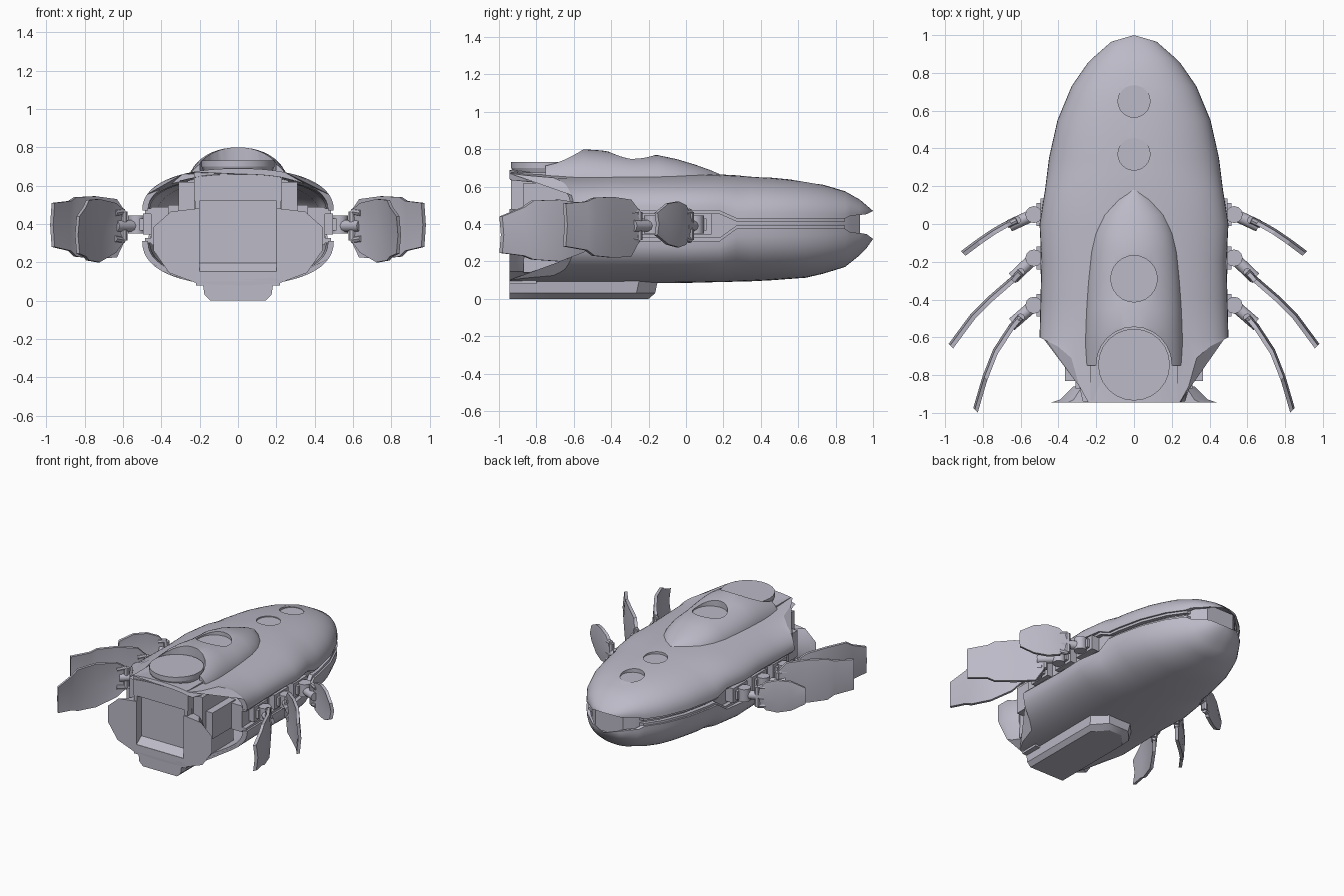
import bpy, bmesh
from math import sin, cos, pi
from mathutils import Vector

cube = bpy.data.objects.get("Cube")
if cube:
    bpy.data.objects.remove(cube)

grey = bpy.data.materials.new("lavender_grey")
grey.use_nodes = True
grey.diffuse_color = (0.50, 0.49, 0.57, 1)
grey.node_tree.nodes["Principled BSDF"].inputs["Base Color"].default_value = (0.50, 0.49, 0.57, 1)


def lerp(table, v):
    """Read a value from a table of (position, value) pairs in rising order."""
    if v <= table[0][0]:
        return table[0][1]
    for (a, p), (b, q) in zip(table, table[1:]):
        if v <= b:
            return p + (q - p) * (v - a) / (b - a)
    return table[-1][1]


def loft(name, loops, smooth=30):
    """Skin a row of closed loops and cap both ends."""
    bm = bmesh.new()
    rows = [[bm.verts.new(p) for p in loop] for loop in loops]
    n = len(rows[0])
    for a, b in zip(rows, rows[1:]):
        for i in range(n):
            j = (i + 1) % n
            bm.faces.new((a[i], a[j], b[j], b[i]))
    bm.faces.new(rows[0])
    bm.faces.new(rows[-1])
    bmesh.ops.remove_doubles(bm, verts=bm.verts, dist=0.0002)
    bmesh.ops.recalc_face_normals(bm, faces=bm.faces)
    mesh = bpy.data.meshes.new(name)
    bm.to_mesh(mesh)
    bm.free()
    mesh.materials.append(grey)
    ob = bpy.data.objects.new(name, mesh)
    bpy.context.collection.objects.link(ob)
    smooth_by_angle(ob, smooth)
    return ob


def smooth_by_angle(ob, degrees):
    bpy.ops.object.select_all(action='DESELECT')
    ob.select_set(True)
    bpy.context.view_layer.objects.active = ob
    bpy.ops.object.shade_smooth_by_angle(angle=degrees * pi / 180)


def box(name, x0, x1, y0, y1, z0, z1):
    return loft(name, [[(x0, y0, z), (x1, y0, z), (x1, y1, z), (x0, y1, z)] for z in (z0, z1)])


def rod(name, a, b, r, sides=10, r2=None):
    a, b = Vector(a), Vector(b)
    q = (b - a).to_track_quat('Z', 'Y')
    ring = [Vector((cos(2 * pi * i / sides), sin(2 * pi * i / sides), 0)) for i in range(sides)]
    return loft(name, [[a + q @ (v * r) for v in ring], [b + q @ (v * (r2 or r)) for v in ring]], 40)


def cut(ob, y, r, z, sides=24):
    """Sink a flat-bottomed round recess into a part."""
    cutter = rod("cutter", (0, y, z), (0, y, 1.2), r, sides)
    cutter.hide_render = True
    bpy.context.view_layer.objects.active = ob
    mod = ob.modifiers.new("recess", 'BOOLEAN')
    mod.operation, mod.object, mod.solver = 'DIFFERENCE', cutter, 'EXACT'
    bpy.ops.object.modifier_apply(modifier=mod.name)
    bpy.data.objects.remove(cutter)
    smooth_by_angle(ob, 30)


# Hull measurements along its length
WIDTH = [(-0.6, 0.5), (-0.2, 0.49), (0.15, 0.475), (0.35, 0.45), (0.55, 0.405),
         (0.73, 0.33), (0.86, 0.24), (0.965, 0.12), (1, 0)]
TOP = [(-0.95, 0.69), (-0.6, 0.67), (0.2, 0.665), (0.5, 0.645), (0.7, 0.62), (0.85, 0.575), (0.93, 0.53), (1, 0.47)]
BOTTOM = [(-0.95, 0.08), (0, 0.085), (0.4, 0.095), (0.67, 0.115), (0.85, 0.17), (0.95, 0.25), (1, 0.32)]
UPPER_EDGE = [(0.18, 0.47), (0.27, 0.43), (0.85, 0.43), (0.88, 0.445), (0.96, 0.45), (1, 0.47)]
LOWER_EDGE = [(0.18, 0.31), (0.27, 0.375), (0.85, 0.375), (0.88, 0.355), (0.96, 0.35), (1, 0.32)]
REAR = [(0, -0.945), (0.27, -0.945), (0.32, -0.72), (0.4, -0.65), (0.5, -0.6)]
STATIONS = [-0.6, -0.4, -0.2, 0, 0.18, 0.27, 0.35, 0.45, 0.55, 0.64, 0.73, 0.8, 0.85, 0.88, 0.93, 0.965, 1]


def arc(w, h, z, n=28, power=2.3):
    """Half superellipse from one side edge over to the other."""
    pts = []
    for i in range(n + 1):
        c, s = cos(pi * i / n), sin(pi * i / n)
        x = w * abs(c) ** (2 / power) * (1 if c > 0 else -1)
        pts.append((x, z + h * max(s, 0) ** (2 / power)))
    return pts


def shell(name, crest, edge):
    loops = []
    for k, y in enumerate([None] + STATIONS):
        w, e = lerp(WIDTH, y or -0.6) if y is not None else 0.5, lerp(edge, y if y is not None else -0.6)
        h = lerp(crest, y if y is not None else -0.95) - e
        thin = 0.03 * min(1, w / 0.2)
        inner = h - (thin if h > 0 else -thin) * min(1, abs(h) / 0.06)
        section = arc(w, h, e) + arc(w - thin, inner, e)[::-1]
        loops.append([(x, lerp(REAR, abs(x)) if y is None else y, z) for x, z in section])
    return loft(name, loops)


upper_shell = shell("upper_shell", TOP, UPPER_EDGE)
lower_shell = shell("lower_shell", BOTTOM, LOWER_EDGE)
for y, z in ((0.65, 0.607), (0.37, 0.641)):
    cut(upper_shell, y, 0.085, z)


# Core and lips inside the gap between the shells
def band(name, inset, low, high, y_max):
    loops = []
    for y in [s for s in STATIONS if s <= y_max]:
        w = lerp(WIDTH, y) - inset
        z0, z1 = low(y), high(y)
        loops.append([(-w, y, z0), (w, y, z0), (w, y, z1), (-w, y, z1)])
    return loft(name, loops)


band("hull_core", 0.045, lambda y: 0.29, lambda y: 0.49, 0.94)
band("upper_lip", 0.014, lambda y: lerp(UPPER_EDGE, y) - 0.017, lambda y: lerp(UPPER_EDGE, y) + 0.01, 0.85)
band("lower_lip", 0.014, lambda y: lerp(LOWER_EDGE, y) - 0.01, lambda y: lerp(LOWER_EDGE, y) + 0.017, 0.85)

# Raised back hump with a round recess and a bay for the turret
HUMP = [(-0.75, 0.265, 0.765), (-0.65, 0.265, 0.787), (-0.55, 0.262, 0.8), (-0.45, 0.258, 0.793),
        (-0.3, 0.25, 0.768), (-0.15, 0.235, 0.768), (-0.05, 0.215, 0.747), (0.05, 0.175, 0.717),
        (0.13, 0.11, 0.688), (0.18, 0.03, 0.667)]
hump = loft("back_hump", [[(x, y, z) for x, z in arc(w, top - 0.6, 0.6, 24, 2.1)] for y, w, top in HUMP])
cut(hump, -0.745, 0.2, 0.5)
cut(hump, -0.29, 0.123, 0.738)
rod("turret_base", (0, -0.745, 0.64), (0, -0.745, 0.70), 0.165, 24, 0.19)
rod("turret_cap", (0, -0.745, 0.70), (0, -0.745, 0.732), 0.19, 24)

# Stern block, recessed door and door frame
box("stern_tower", -0.23, 0.23, -0.935, -0.55, 0.52, 0.675)
box("stern_door", -0.23, 0.23, -0.885, -0.55, 0.15, 0.53)
box("stern_body", -0.31, 0.31, -0.87, -0.5, 0.14, 0.62)
loft("door_ramp", [[(x, -0.945, 0.1), (x, -0.945, 0.15), (x, -0.88, 0.2), (x, -0.8, 0.2), (x, -0.8, 0.1)]
                   for x in (-0.22, 0.22)])

# Flared stern skirt
SKIRT = [(0.22, 0.48), (0.35, 0.465), (0.44, 0.385), (0.44, 0.26), (0.36, 0.145), (0.2, 0.085)]
for side, s in (("left", 1), ("right", -1)):
    inner = [(0.2, 0.09), (0.2, 0.48)]
    loft(side + "_stern_skirt", [[(s * (0.2 + (x - 0.2) * k), y, z) for x, z in SKIRT + inner[:1] + inner[1:]]
                                 for y, k in ((-0.86, 0.5), (-0.93, 0.8), (-0.945, 1))])
    box(side + "_door_post", s * 0.2, s * 0.225, -0.935, -0.88, 0.25, 0.52)
    box(side + "_stern_box", s * 0.25, s * 0.365, -0.83, -0.55, 0.3, 0.5)
box("stern_sill", -0.22, 0.22, -0.945, -0.8, 0.08, 0.152)

# Keel under the stern
keel = []
for z, w, front in ((0, 0.145, -0.2), (0.03, 0.175, -0.165), (0.1, 0.185, -0.15)):
    keel.append([(-w, -0.945, z), (w, -0.945, z), (w, front - 0.1, z), (w - 0.09, front, z),
                 (0.09 - w, front, z), (-w, front - 0.1, z)])
loft("keel", keel)

# Fins as (x, y, bottom, top) along each plate
FINS = {
    "front": (0.05, [(0.62, 0.02, 0.36, 0.44), (0.67, -0.005, 0.29, 0.5), (0.74, -0.045, 0.275, 0.52),
                     (0.82, -0.1, 0.29, 0.51), (0.90, -0.16, 0.34, 0.46)]),
    "middle": (-0.18, [(0.6, -0.255, 0.31, 0.47), (0.64, -0.3, 0.225, 0.53), (0.75, -0.395, 0.22, 0.545),
                       (0.85, -0.495, 0.23, 0.54), (0.88, -0.535, 0.26, 0.52), (0.965, -0.65, 0.28, 0.51)]),
    "rear": (-0.43, [(0.6, -0.495, 0.31, 0.47), (0.645, -0.55, 0.25, 0.51), (0.73, -0.68, 0.2, 0.53),
                     (0.785, -0.82, 0.21, 0.525), (0.8, -0.87, 0.23, 0.49), (0.835, -0.99, 0.245, 0.44)]),
}
for side, s in (("left", 1), ("right", -1)):
    for place, (py, path) in FINS.items():
        name = side + "_" + place + "_fin_"
        loops = []
        for x, y, z0, z1 in path:
            # The plate bows gently between its lower and upper edge
            d, zm = 0.008, (z0 + z1) / 2
            loops.append([(s * (x - d), y - d, z0), (s * (x + d), y + d, z0), (s * (x + 2 * d), y + 2 * d, zm),
                          (s * (x + d), y + d, z1), (s * (x - d), y - d, z1), (s * x, y, zm)])
        loft(name + "plate", loops, 20)
        x, y = path[0][:2]
        rod(name + "pivot", (s * 0.53, py, 0.35), (s * 0.53, py, 0.445), 0.045, 12)
        rod(name + "arm", (s * 0.53, py, 0.39), (s * (x + 0.04), y - 0.03, 0.39), 0.032)
        rod(name + "clamp", (s * x, y, 0.315), (s * x, y, 0.465), 0.022, 8)
        for z in (0.315, 0.465):
            rod(name + "claw", (s * x, y, z), (s * path[1][0], path[1][1], z + (0.39 - z) * 0.1), 0.018, 8)
        box(name + "mount", s * 0.42, s * 0.495, py - 0.085, py + 0.085, 0.345, 0.455)
        box(name + "hinge", s * 0.48, s * 0.515, py - 0.06, py + 0.06, 0.365, 0.43)
